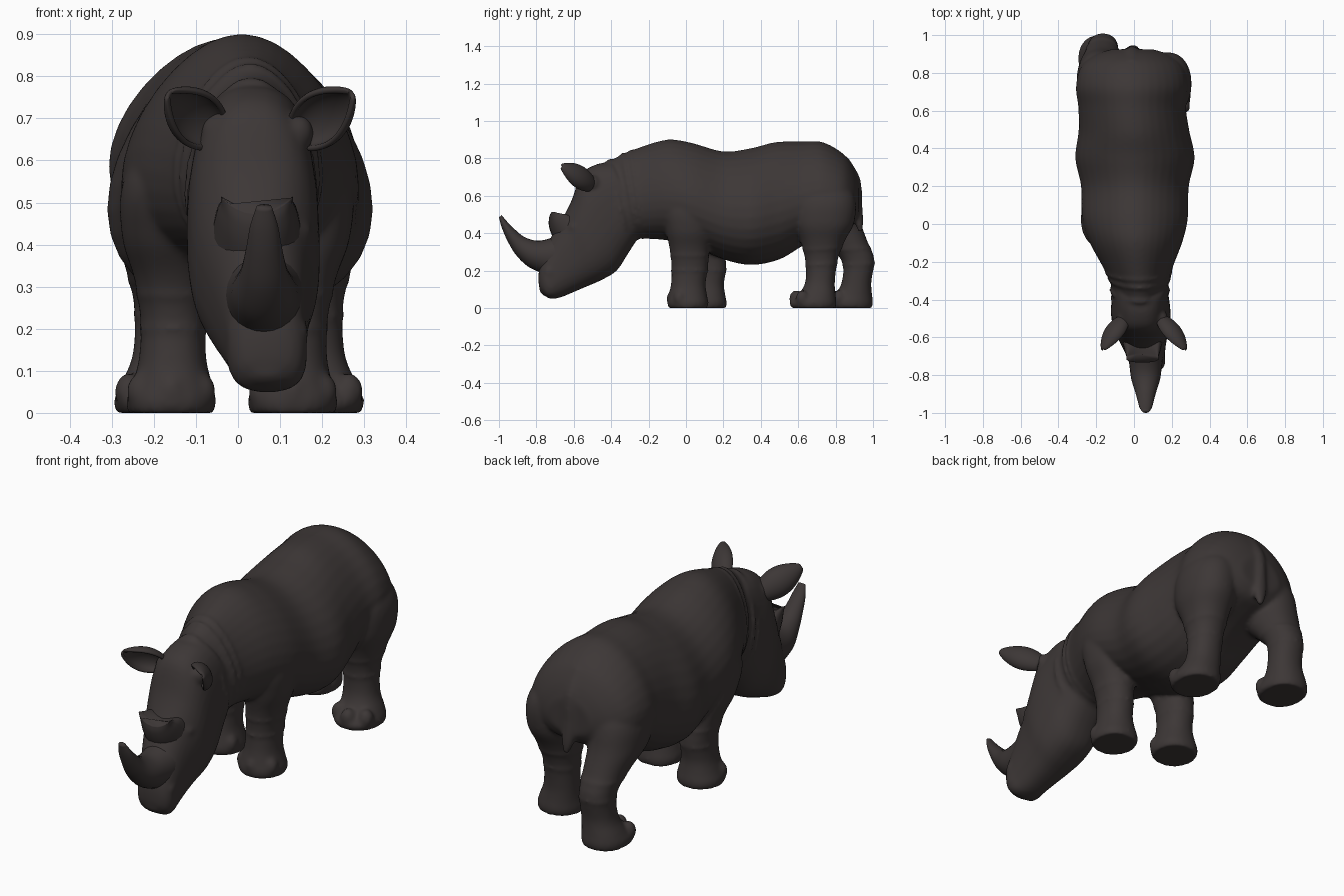
import bpy, bmesh, math
from mathutils import Vector, Matrix

if "Cube" in bpy.data.objects:
    bpy.data.objects.remove(bpy.data.objects["Cube"])

hide = bpy.data.materials.new("dark_brown_grey")
hide.diffuse_color = (0.046, 0.038, 0.037, 1)
hide.use_nodes = True
hide.node_tree.nodes["Principled BSDF"].inputs["Base Color"].default_value = hide.diffuse_color


# A ring is (x, y0, z0, y1, z1, half_width): its side-view edge points and width
def ring_point(r, t, e=1.0, k=0.0):
    c, s = math.cos(t), math.sin(t)
    pc = math.copysign(abs(c) ** e, c)
    ps = math.copysign(abs(s) ** e, s)
    x, y0, z0, y1, z1, w = r
    return Vector((x + w * pc * (1 - k * ps),
                   (y0 + y1) / 2 + (y1 - y0) / 2 * ps,
                   (z0 + z1) / 2 + (z1 - z0) / 2 * ps))


def smooth_rings(rings, steps=5):
    out = []
    n = len(rings)
    for i in range(n - 1):
        p0, p1 = rings[max(i - 1, 0)], rings[i]
        p2, p3 = rings[i + 1], rings[min(i + 2, n - 1)]
        for j in range(steps):
            t = j / steps
            out.append(tuple(0.5 * (2 * b + (c - a) * t + (2 * a - 5 * b + 4 * c - d) * t * t
                                    + (3 * b - a - 3 * c + d) * t ** 3)
                             for a, b, c, d in zip(p0, p1, p2, p3)))
    return out + [rings[-1]]


def skin(bm, loops, closed=False):
    rows = [[bm.verts.new(p) for p in l] for l in loops]
    n = len(rows[0])
    faces = []
    for i in range(len(rows) if closed else len(rows) - 1):
        a, b = rows[i], rows[(i + 1) % len(rows)]
        for j in range(n):
            k = (j + 1) % n
            faces.append(bm.faces.new((a[j], a[k], b[k], b[j])))
    if not closed:
        faces += [bm.faces.new(rows[0]), bm.faces.new(rows[-1])]
    bmesh.ops.recalc_face_normals(bm, faces=faces)


def tube(bm, rings, e=1.0, k=0.0, n=32):
    skin(bm, [[ring_point(r, 2 * math.pi * j / n, e, k) for j in range(n)]
              for r in smooth_rings(rings)])


# Skin fold: a thin roll that follows one ring
def fold(bm, ring, radius, e=1.0, k=0.0, n=48):
    pts = [ring_point(ring, 2 * math.pi * j / n, e, k) for j in range(n)]
    mid = sum(pts, Vector()) / n
    axis = Vector((0, -(ring[4] - ring[2]), ring[3] - ring[1])).normalized()
    loops = []
    for p in pts:
        d = (p - mid).normalized()
        loops.append([p + radius * (d * math.cos(a) + axis * math.sin(a))
                      for a in [q * math.pi / 4 for q in range(8)]])
    skin(bm, loops, closed=True)


def ball(bm, pos, size):
    bmesh.ops.create_uvsphere(bm, u_segments=16, v_segments=10, radius=1,
                              matrix=Matrix.Translation(pos) @ Matrix.Diagonal((*size, 1)))


def finish(name, bm):
    me = bpy.data.meshes.new(name)
    bm.to_mesh(me)
    bm.free()
    me.materials.append(hide)
    me.polygons.foreach_set("use_smooth", [True] * len(me.polygons))
    ob = bpy.data.objects.new(name, me)
    bpy.context.collection.objects.link(ob)
    return ob


bm = bmesh.new()

# Trunk from neck to rump
trunk = [(.03, -.36, .28, -.47, .75, .14), (.03, -.27, .37, -.36, .812, .152),
         (.02, -.20, .37, -.25, .858, .185), (.01, -.09, .36, -.10, .90, .242),
         (.005, .03, .33, .03, .883, .275), (.005, .20, .26, .20, .837, .28),
         (.005, .35, .23, .35, .855, .31), (0, .50, .26, .48, .887, .288),
         (-.01, .62, .33, .62, .89, .28), (-.01, .72, .38, .73, .887, .292),
         (-.01, .82, .42, .84, .825, .268), (-.01, .89, .45, .895, .75, .20),
         (-.01, .925, .50, .925, .67, .11)]
tube(bm, trunk, 1.0, 0.2)
for i, r in ((1, .012), (3, .014), (6, .010), (8, .008)):
    fold(bm, smooth_rings(trunk)[i], r, 1.0, 0.2)

# Head
head = [(.035, -.24, .40, -.40, .78, .14), (.035, -.31, .29, -.48, .768, .148),
        (.035, -.37, .20, -.56, .715, .157), (.04, -.45, .15, -.61, .58, .153),
        (.045, -.53, .115, -.655, .49, .132), (.055, -.60, .085, -.71, .40, .112),
        (.065, -.66, .06, -.755, .31, .098), (.07, -.70, .05, -.785, .21, .092),
        (.07, -.735, .052, -.788, .13, .07), (.07, -.755, .075, -.78, .10, .03)]
tube(bm, head, 0.82, 0.05)
for s in (-1, 1):
    ball(bm, (.047 + s * .118, -.56, .385), (.022, .035, .025))   # eyelids
    ball(bm, (.047 + s * .100, -.585, .43), (.03, .045, .03))     # brows
    ball(bm, (.07 + s * .073, -.73, .19), (.025, .03, .035))      # nostrils
    ball(bm, (.046 + s * .095, -.50, .665), (.04, .045, .045))    # ear roots
ball(bm, (.07, -.725, .10), (.085, .06, .042))                    # upper lip

# Legs, with the left pair stepped backwards below the knee
front = [(.12, -.08, .70, .10, .72, .07), (.160, -.13, .55, .15, .56, .11),
         (.162, -.11, .42, .14, .42, .105), (.145, -.088, .32, .125, .32, .088),
         (.135, -.077, .22, .118, .22, .078), (.132, -.08, .13, .105, .13, .08),
         (.13, -.092, .07, .112, .07, .095), (.13, -.10, .03, .12, .03, .107),
         (.13, -.094, 0, .117, 0, .102)]
rear = [(.11, .65, .74, .80, .76, .06), (.168, .585, .60, .90, .60, .12),
        (.18, .578, .46, .90, .46, .122), (.173, .615, .35, .85, .36, .10),
        (.168, .638, .25, .812, .26, .082), (.172, .638, .14, .796, .14, .082),
        (.185, .60, .07, .80, .07, .098), (.19, .555, .03, .805, .03, .11),
        (.19, .565, 0, .80, 0, .105)]


def leg(rings, side, step, dx=0.0):
    def back(y, z):
        return y + step * max(0, min(1, (.50 - z) / .23))
    moved = [(side * (x + dx * max(0, 1 - z0 / .6)), back(y0, z0), z0, back(y1, z1), z1, w)
             for x, y0, z0, y1, z1, w in rings]
    tube(bm, moved, 0.92)
    x, y0, _, y1, _, w = moved[-2]
    for a in (-1, 0, 1):   # toes
        ball(bm, (x + a * w * .66, y0 + .032 + abs(a) * .035, .05), (.036, .036, .046))
    for i in (17, 21):     # knee wrinkles
        fold(bm, smooth_rings(moved)[i], .005, 0.92)


leg(front, 1, 0)
leg(front, -1, .098, .03)
leg(rear, 1, 0)
leg(rear, -1, .195, -.005)

# Tail pressed against the rump, fused into the hide
tube(bm, [(-.01, .83, .78, .87, .80, .04), (-.01, .875, .68, .932, .69, .036),
          (-.01, .90, .56, .942, .56, .032), (-.005, .90, .47, .948, .47, .032),
          (0, .92, .41, .945, .41, .014)], n=16)

# Fuse the flesh into one smooth hide
body = finish("body", bm)
m = body.modifiers.new("fuse", 'REMESH')
m.mode = 'VOXEL'
m.voxel_size = 0.010
m.use_smooth_shade = True
m = body.modifiers.new("soften", 'SMOOTH')
m.factor = 0.5
m.iterations = 7

# Large front horn
bm = bmesh.new()
tube(bm, [(.062, -.70, .17, -.66, .40, .095), (.062, -.765, .185, -.735, .37, .086),
          (.062, -.845, .222, -.80, .36, .076), (.062, -.91, .285, -.865, .38, .056),
          (.062, -.955, .36, -.915, .42, .043), (.062, -.985, .43, -.955, .46, .033),
          (.062, -1.0, .485, -.985, .496, .018)], n=24)
finish("front_horn", bm)

# Short rear horn with a dished top
bm = bmesh.new()
tube(bm, [(.045, -.67, .33, -.57, .48, .105), (.045, -.715, .41, -.61, .505, .095),
          (.045, -.733, .465, -.65, .51, .086), (.045, -.733, .50, -.69, .505, .086)],
     0.8, n=24)
for v in bm.verts:
    v.co.z += 5 * (v.co.x - .045) ** 2 - .025
finish("rear_horn", bm)

# Cupped ears
for side, name in ((-1, "left_ear"), (1, "right_ear")):
    base = Vector((.046 + side * .10, -.51, .66))
    tip = Vector((.053 + side * .215, -.668, .757))
    d = (tip - base).normalized()
    o = Vector((side * -.1, -1, 0))
    o = (o - d * o.dot(d)).normalized()
    across = d.cross(o)
    bm = bmesh.new()
    rows = []
    for i in range(15):
        u = i / 14
        w = .062 * max(math.sin(math.pi * (.18 + .80 * u)), .01) ** .8
        c = base.lerp(tip, u)
        rows.append([bm.verts.new(c + w * (across * math.sin(a) - o * math.cos(a) * .75))
                     for a in [-1.9 + 3.8 * j / 14 for j in range(15)]])
    for a, b in zip(rows, rows[1:]):
        for j in range(14):
            bm.faces.new((a[j], a[j + 1], b[j + 1], b[j]))
    bmesh.ops.recalc_face_normals(bm, faces=bm.faces)
    ear = finish(name, bm)
    m = ear.modifiers.new("thickness", 'SOLIDIFY')
    m.thickness = 0.014
    m.offset = 0
    m = ear.modifiers.new("round", 'SUBSURF')
    m.levels = m.render_levels = 1
